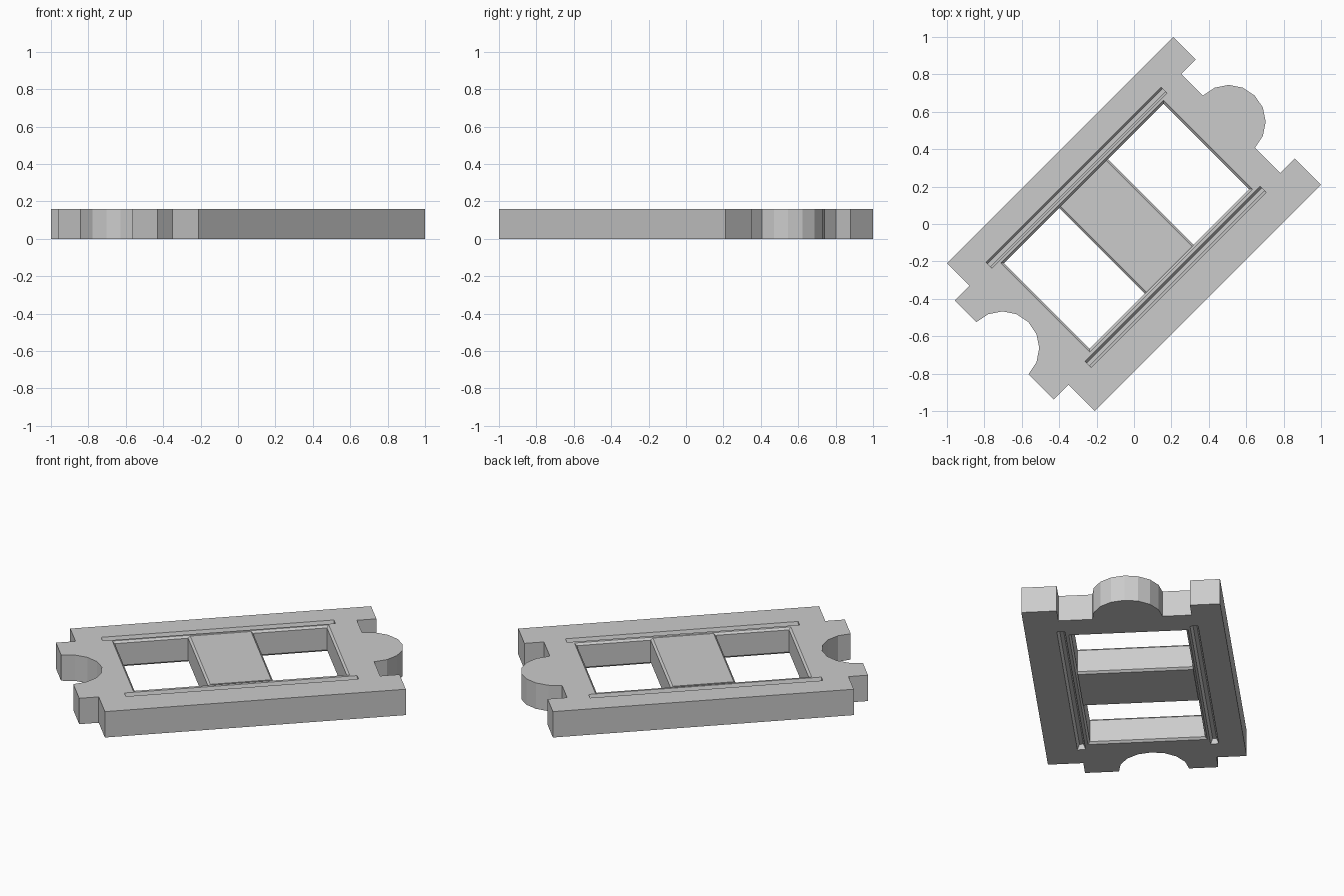
import bpy, bmesh, math
from mathutils import Matrix

if "Cube" in bpy.data.objects:
    bpy.data.objects.remove(bpy.data.objects["Cube"])

H = 0.16          # plate thickness
C = 0.012         # chamfer of openings
R = 0.197         # connector radius
VC = 0.028        # connector offset from the long axis
ROT = Matrix.Rotation(math.radians(45), 4, 'Z')


def loft(name, rings):
    """Closed solid through a stack of matching rings, turned 45 degrees."""
    bm = bmesh.new()
    rows = [[bm.verts.new(p) for p in ring] for ring in rings]
    n = len(rows[0])
    for a, b in zip(rows, rows[1:]):
        for i in range(n):
            j = (i + 1) % n
            bm.faces.new((a[i], a[j], b[j], b[i]))
    bm.faces.new(rows[0][::-1])
    bm.faces.new(rows[-1])
    bmesh.ops.recalc_face_normals(bm, faces=bm.faces)
    bm.transform(ROT)
    me = bpy.data.meshes.new(name)
    bm.to_mesh(me)
    bm.free()
    ob = bpy.data.objects.new(name, me)
    bpy.context.collection.objects.link(ob)
    return ob


def rect(u0, u1, v0, v1, z, gu=0, gv=0):
    return [(u0 - gu, v0 - gv, z), (u1 + gu, v0 - gv, z),
            (u1 + gu, v1 + gv, z), (u0 - gu, v1 + gv, z)]


def arc(cu):
    return [(cu + R * math.cos(a), VC + R * math.sin(a))
            for a in (-math.pi / 2 + i * math.pi / 8 for i in range(9))]


def cut(target, cutter):
    m = target.modifiers.new(cutter.name, 'BOOLEAN')
    m.operation, m.solver, m.object = 'DIFFERENCE', 'EXACT', cutter
    cutter.hide_render = True
    cutter.hide_viewport = True


# frame outline: round tab at one end, matching socket at the other
E, T, S = 0.856, 0.745, -0.967
outline = [(-E, -0.559), (E, -0.559), (E, -0.36), (T, -0.36)]
outline += arc(T)
outline += [(T, 0.389), (E, 0.389), (E, 0.559), (-E, 0.559),
            (-E, 0.389), (S, 0.389)]
outline += arc(S)[::-1]
outline += [(S, -0.36), (-E, -0.36)]
frame = loft("frame", [[(u, v, z) for u, v in outline] for z in (0, H)])

# large chamfered opening
U0, U1, V0, V1 = -0.64, 0.567, -0.304, 0.344
X = C + 0.01
cut(frame, loft("opening_cutter", [
    rect(U0, U1, V0, V1, z, g, g)
    for z, g in ((-0.01, X), (C, 0), (H - C, 0), (H + 0.01, X))]))

# long tapered grooves on both faces of each rail
for side, vm in (("left", 0.392), ("right", -0.357)):
    for face, z0, d in (("top", H, 1), ("bottom", 0, -1)):
        cut(frame, loft(f"groove_cutter_{side}_{face}", [
            rect(-0.705, 0.619, vm, vm, z0 + d * z, 0, w)
            for z, w in ((-0.035, 0.011), (0, 0.023), (0.01, 0.026))]))

# middle crossbar with chamfered long edges
loft("crossbar", [
    rect(-0.223, 0.147, V0 - 0.001, V1 + 0.001, z, g, 0)
    for z, g in ((0, -C), (C, 0), (H - C, 0), (H, -C))])
